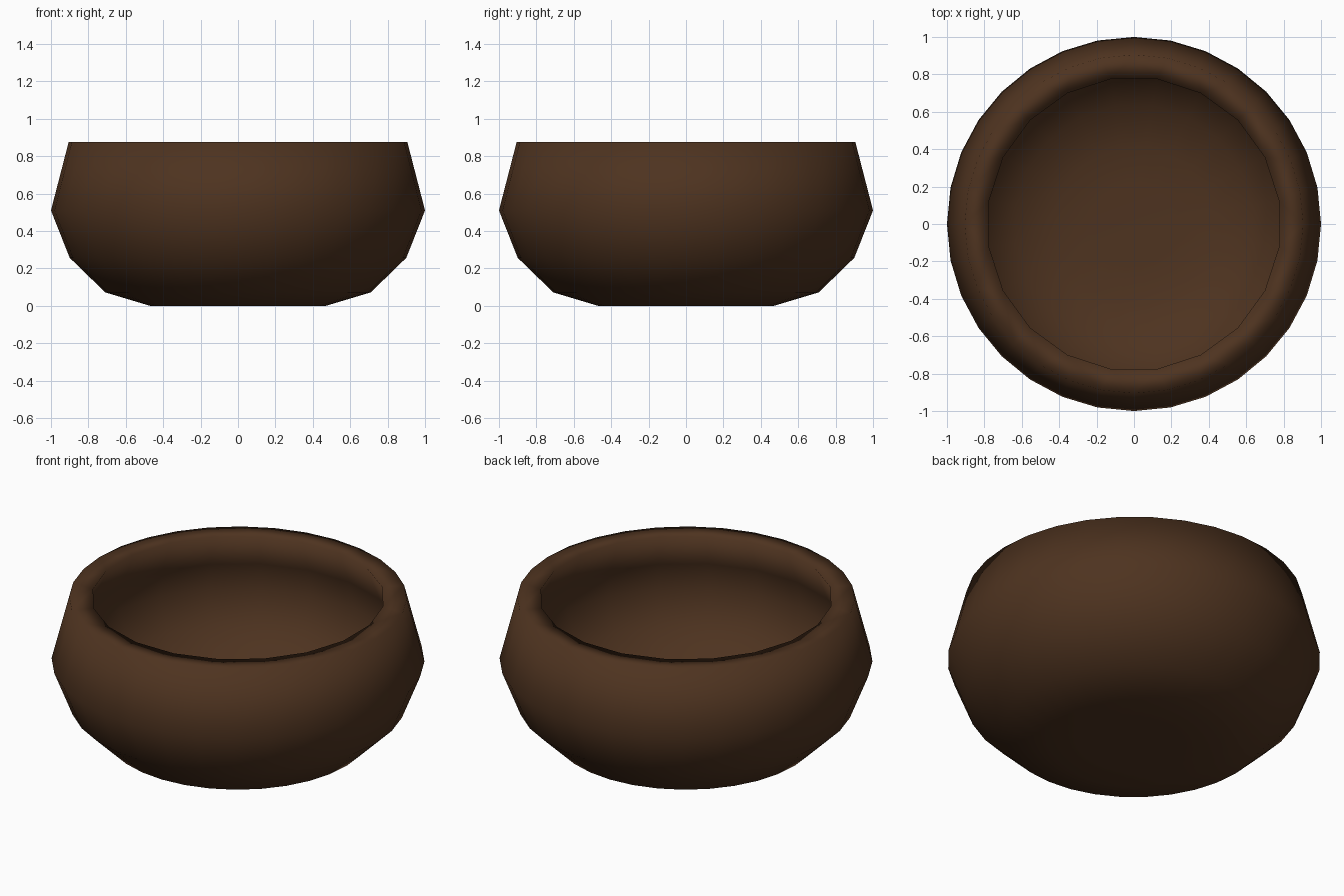
import bpy, bmesh, math

if "Cube" in bpy.data.objects:
    bpy.data.objects.remove(bpy.data.objects["Cube"])

wood = bpy.data.materials.new("dark brown")
wood.diffuse_color = (0.076, 0.033, 0.014, 1)
wood.use_nodes = True
wood.node_tree.nodes["Principled BSDF"].inputs["Base Color"].default_value = wood.diffuse_color

bm = bmesh.new()


def shell(profile, n, offset=0.0):
    """Stack rings from bottom to top, close the bottom, return the top ring."""
    rings = [[bm.verts.new((r * math.cos(offset + 2 * math.pi * i / n),
                            r * math.sin(offset + 2 * math.pi * i / n), z)) for i in range(n)]
             for r, z in profile]
    bm.faces.new(rings[0])
    for a, b in zip(rings, rings[1:]):
        for i in range(n):
            j = (i + 1) % n
            bm.faces.new((a[i], a[j], b[j], b[i]))
    return rings[-1]


# outer wall, and a hollow that is wider inside than its mouth
off = math.radians(9)
outer = shell([(0.25, 0.0), (0.47, 0.0), (0.71, 0.072), (0.90, 0.257), (1.0, 0.51), (0.905, 0.877)], 32)
inner = shell([(0.22, 0.105), (0.42, 0.115), (0.64, 0.18), (0.81, 0.33), (0.89, 0.52),
               (0.86, 0.68), (0.785, 0.877)], 20, off)

# flat rim: walk round both rings, always advancing the one that lags in angle
i = j = 0
no, ni = len(outer), len(inner)
while i < no or j < ni:
    next_o = (i + 1) * 2 * math.pi / no
    next_i = off + (j + 1) * 2 * math.pi / ni
    a, b = outer[i % no], inner[j % ni]
    if j == ni or (i < no and next_o <= next_i):
        i += 1
        bm.faces.new((a, outer[i % no], b))
    else:
        j += 1
        bm.faces.new((a, inner[j % ni], b))

bmesh.ops.recalc_face_normals(bm, faces=bm.faces[:])
for f in bm.faces:
    f.smooth = True

mesh = bpy.data.meshes.new("bowl")
bm.to_mesh(mesh)
bm.free()
mesh.materials.append(wood)
bowl = bpy.data.objects.new("bowl", mesh)
bpy.context.collection.objects.link(bowl)
